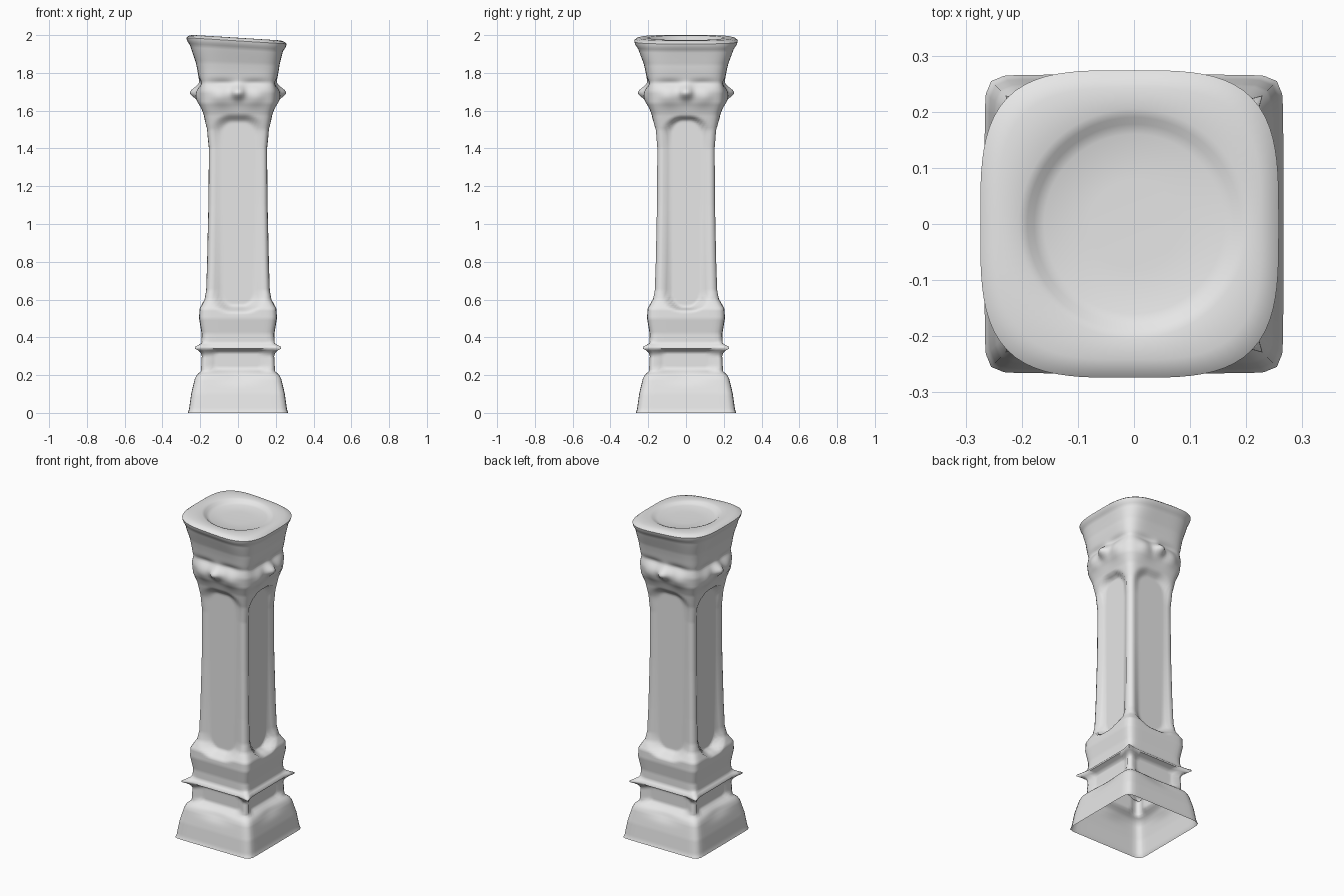
import bpy
import bmesh
import math

default_cube = bpy.data.objects.get("Cube")
if default_cube:
    bpy.data.objects.remove(default_cube, do_unlink=True)

SEGMENTS = 24      # columns on each of the four sides
RING_STEP = 0.01

# Height, half width, squareness of the cross-section
PROFILE = [
    (0, .266, 16), (.015, .26, 16), (.1, .248, 16), (.18, .23, 14),
    (.2, .22, 14), (.22, .198, 14), (.3, .194, 14), (.325, .2, 14),
    (.345, .208, 14), (.37, .194, 14), (.42, .193, 12), (.5, .206, 12),
    (.55, .204, 12), (.6, .178, 10), (.65, .17, 9), (.8, .165, 9),
    (1.1, .159, 9), (1.4, .157, 9), (1.5, .166, 8), (1.58, .182, 7),
    (1.64, .201, 7), (1.7, .206, 7), (1.75, .204, 6), (1.85, .222, 5),
    (1.93, .246, 4), (1.955, .262, 3.6), (1.97, .266, 3.5),
    (1.98, .254, 3.4), (1.986, .235, 3.2),
]


def smoothstep(low, high, value):
    t = max(0, min(1, (value - low) / (high - low)))
    return t * t * (3 - 2 * t)


def bump(x, z, size_x, size_z):
    return math.exp(-(x / size_x) ** 2 - (z / size_z) ** 2)


def profile_at(z):
    for low, high in zip(PROFILE, PROFILE[1:]):
        if z <= high[0]:
            t = (z - low[0]) / (high[0] - low[0])
            return [a + (b - a) * t for a, b in zip(low[1:], high[1:])]
    return PROFILE[-1][1:]


def panel_mask(x, z, half_width, bottom, top, radius, soft):
    """One inside a rounded rectangle, zero outside, with a soft edge."""
    dx = abs(x) - half_width + radius
    dz = abs(z - (bottom + top) / 2) - (top - bottom) / 2 + radius
    distance = math.hypot(max(dx, 0), max(dz, 0)) + min(max(dx, dz), 0) - radius
    return 1 - smoothstep(-soft, soft, distance)


def face_depth(u, z, side):
    """Distance of the surface from the axis plane, for u across one side."""
    half, square = profile_at(z)
    depth = half / (1 + abs(u) ** square) ** (1 / square)
    x = u * half

    # Plinth hollow
    depth -= .012 * bump(x, z - .19, .1, .03)

    # Lower niche, moulding above it and pointed corners
    niche = panel_mask(x, z, .16, .225, .33, .03, .012)
    depth += (.172 - depth) * niche
    depth += .008 * bump(0, z - .345, 1, .012)
    depth += .028 * smoothstep(.8, 1, abs(u)) * bump(0, z - .345, 1, .02)

    # Long sunken shaft panel, shallower on front and back
    sideways = side % 2 == 0
    floor = .14 if sideways else .147
    soft = .014 if sideways else .024
    width = .112 if sideways else .125
    shaft = panel_mask(x, z, width, .55, 1.56, .09, soft)
    depth += (floor - depth) * shaft

    # Capital lobes, central nub and the crease over them
    depth += .02 * bump(abs(x) - .085, z - .675 - 1, .05, .045)
    depth -= .012 * bump(abs(x) - .09, z - 1.745, .07, .02)
    depth += .048 * bump(x, z - 1.695, .032, .035)
    return depth


def tilt(x, z):
    return z - .062 * x * smoothstep(1.75, 1.95, z)


def add_ring(bm, z):
    ring = []
    shift = -.008 * smoothstep(1.8, 1.95, z)
    stretch = 1 + .03 * smoothstep(1.8, 1.95, z)
    for side in range(4):
        c, s = round(math.cos(side * math.pi / 2)), round(math.sin(side * math.pi / 2))
        for i in range(SEGMENTS):
            u = math.tan((i / SEGMENTS - .5) * math.pi / 2)
            depth = face_depth(u, z, side)
            x, y = depth * c - depth * u * s, depth * s + depth * u * c
            ring.append(bm.verts.new((x + shift, y * stretch, tilt(x, z))))
    return ring


def add_dish_ring(bm, radius, z, level):
    """Round ring of the bowl; level 1 keeps the rim slope, 0 is flat."""
    ring = []
    count = SEGMENTS * 4
    for i in range(count):
        angle = (i / count) * math.tau - math.pi / 4
        x, y = radius * math.cos(angle), radius * math.sin(angle)
        ring.append(bm.verts.new((x, y, z - .062 * x * level)))
    return ring


# Column body, open underneath
bm = bmesh.new()
count = round(PROFILE[-1][0] / RING_STEP)
heights = [i * RING_STEP for i in range(count)] + [PROFILE[-1][0]]
rings = [add_ring(bm, z) for z in heights]

# Rim and shallow bowl on top
for radius, z, level in [(.205, 1.986, 1), (.19, 1.981, .9), (.178, 1.972, .6),
                         (.16, 1.966, .4), (.08, 1.963, .4)]:
    rings.append(add_dish_ring(bm, radius, z, level))
for lower, upper in zip(rings, rings[1:]):
    for i in range(len(lower)):
        j = (i + 1) % len(lower)
        bm.faces.new((lower[i], lower[j], upper[j], upper[i]))
bm.faces.new(rings[-1])

mesh = bpy.data.meshes.new("column")
bm.to_mesh(mesh)
bm.free()
column = bpy.data.objects.new("column", mesh)
bpy.context.collection.objects.link(column)

# Plain stone
stone = bpy.data.materials.new("light grey stone")
stone.use_nodes = True
colour = (.8, .8, .8, 1)
stone.diffuse_color = colour
stone.node_tree.nodes["Principled BSDF"].inputs["Base Color"].default_value = colour
mesh.materials.append(stone)

bpy.context.view_layer.objects.active = column
column.select_set(True)
bpy.ops.object.shade_smooth_by_angle(angle=math.radians(60))
